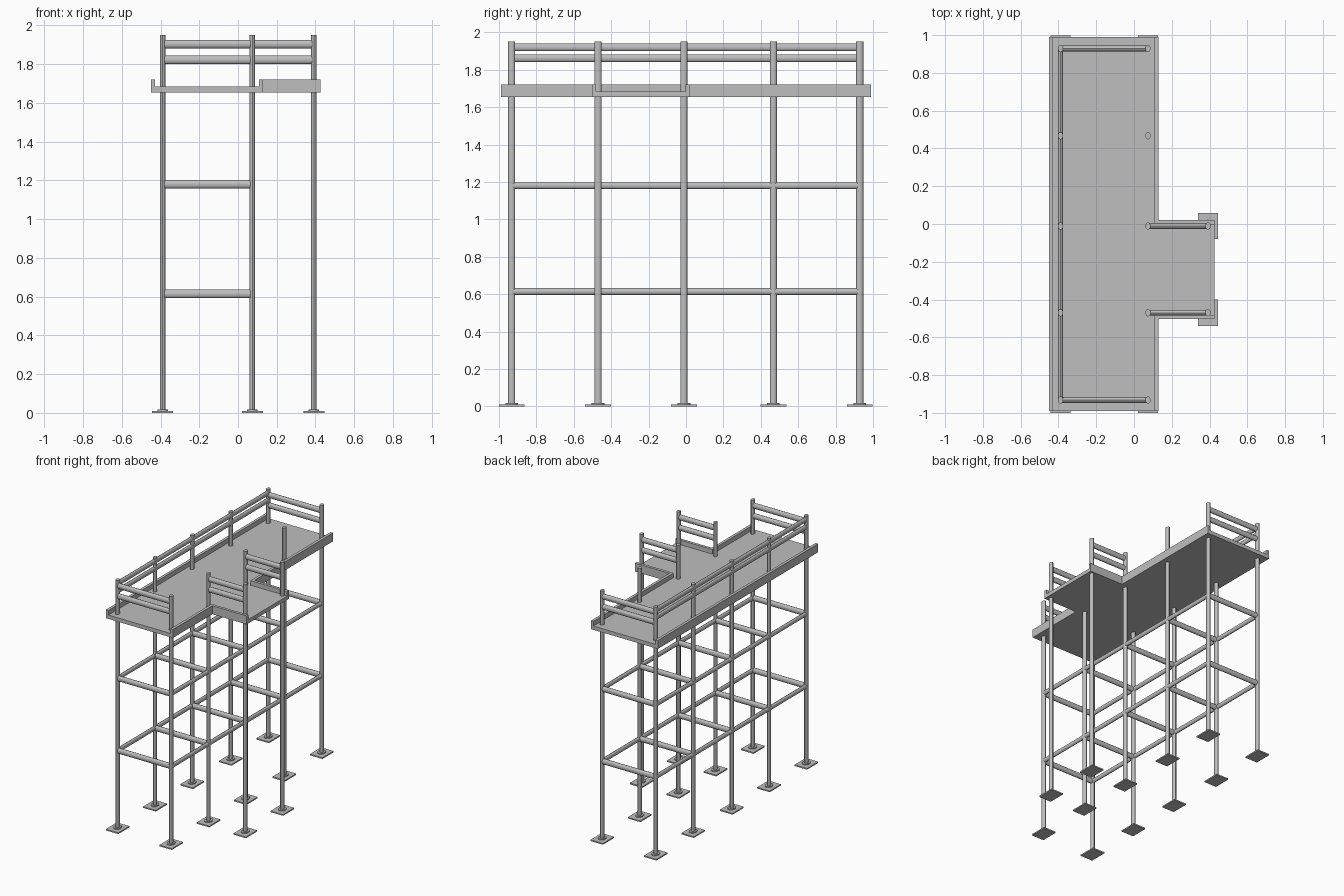
import bpy
import bmesh
from math import pi
from mathutils import Matrix, Vector

cube = bpy.data.objects.get("Cube")
if cube:
    bpy.data.objects.remove(cube)

steel = bpy.data.materials.new("grey_steel")
steel.use_nodes = True
GREY = (0.52, 0.52, 0.52, 1)
steel.diffuse_color = GREY
steel.node_tree.nodes["Principled BSDF"].inputs["Base Color"].default_value = GREY

# Layout
ROWS = (-0.932, -0.47, -0.011, 0.467, 0.929)
LEFT, RIGHT, OUTER = -0.389, 0.074, 0.392
STEP_ROWS = ROWS[1:3]
POST_TOP = 1.95
FLOOR_LOW, FLOOR_TOP, CURB_TOP = 1.654, 1.684, 1.72


def finish(name, bm, smooth=False):
    mesh = bpy.data.meshes.new(name)
    bmesh.ops.recalc_face_normals(bm, faces=bm.faces)
    bm.to_mesh(mesh)
    bm.free()
    mesh.materials.append(steel)
    obj = bpy.data.objects.new(name, mesh)
    bpy.context.collection.objects.link(obj)
    if smooth:
        bpy.ops.object.select_all(action="DESELECT")
        obj.select_set(True)
        bpy.context.view_layer.objects.active = obj
        bpy.ops.object.shade_smooth_by_angle()
    return obj


def box(name, low, high):
    low, high = Vector(low), Vector(high)
    bm = bmesh.new()
    bmesh.ops.create_cube(bm, size=1, matrix=Matrix.Translation((low + high) / 2)
                          @ Matrix.Diagonal((high - low).to_4d()))
    return finish(name, bm)


def tube(name, start, end, radii):
    """Slightly oval tube along one axis; radii are given per world axis."""
    start, end = Vector(start), Vector(end)
    span = end - start
    turn = span.to_track_quat("Z", "Y").to_matrix().to_4x4()
    bm = bmesh.new()
    bmesh.ops.create_cone(bm, cap_ends=True, segments=16, radius1=1, radius2=1,
                          depth=span.length, matrix=turn)
    scale = [1 if abs(span[i]) > 0 else radii[i] for i in range(3)]
    bmesh.ops.scale(bm, vec=scale, verts=bm.verts)
    bmesh.ops.translate(bm, vec=(start + end) / 2, verts=bm.verts)
    return finish(name, bm, True)


# Posts with square base plates and round collars
posts = [(x, y) for x in (LEFT, RIGHT) for y in ROWS]
posts += [(OUTER, y) for y in STEP_ROWS]
for x, y in posts:
    tube("post", (x, y, 0.005), (x, y, POST_TOP), (0.014, 0.019, 1))
    box("base_plate", (x - 0.054, y - 0.069, 0), (x + 0.054, y + 0.069, 0.01))
    tube("base_collar", (x, y, 0.008), (x, y, 0.018), (0.027, 0.034, 1))

# Lower bracing: long ledgers on both sides, cross rails at every row
LEDGER = (0.013, 1, 0.018)
CROSS = (1, 0.015, 0.022)
for z in (0.614, 1.18):
    for x in (LEFT, RIGHT):
        tube("ledger", (x, ROWS[0], z), (x, ROWS[-1], z), LEDGER)
    for y in ROWS:
        tube("cross_rail", (LEFT, y, z), (RIGHT, y, z), CROSS)

# Guard rails around the platform
for z in (1.861, 1.919):
    tube("side_guard_rail", (LEFT, ROWS[0], z), (LEFT, ROWS[-1], z), (0.013, 1, 0.02))
for z in (1.822, 1.903):
    for y in (ROWS[0], ROWS[-1]):
        tube("end_guard_rail", (LEFT, y, z), (RIGHT, y, z), CROSS)
    for y in STEP_ROWS:
        tube("landing_guard_rail", (RIGHT, y, z), (OUTER, y, z), CROSS)

# Platform floor with its side landing
X0, X1, X2 = -0.45, 0.13, 0.427
Y0, Y1 = -0.99, 0.99
S0, S1 = -0.503, 0.02
outline = [(X0, Y0), (X1, Y0), (X1, S0), (X2, S0),
           (X2, S1), (X1, S1), (X1, Y1), (X0, Y1)]
bm = bmesh.new()
face = bm.faces.new([bm.verts.new((x, y, FLOOR_LOW)) for x, y in outline])
new = bmesh.ops.extrude_face_region(bm, geom=[face])["geom"]
bmesh.ops.translate(bm, vec=(0, 0, FLOOR_TOP - FLOOR_LOW),
                    verts=[v for v in new if isinstance(v, bmesh.types.BMVert)])
finish("platform_floor", bm)

# Toe boards; platform ends and landing front stay open
T = 0.022
for name, x0, y0, x1, y1 in (
        ("left_toe_board", X0, Y0, X0 + T, Y1),
        ("right_toe_board_front", X1 - T, Y0, X1, S0 + T),
        ("right_toe_board_back", X1 - T, S1 - T, X1, Y1),
        ("landing_toe_board_front", X1, S0, X2, S0 + T),
        ("landing_toe_board_back", X1, S1 - T, X2, S1)):
    box(name, (x0, y0, FLOOR_TOP), (x1, y1, CURB_TOP))
